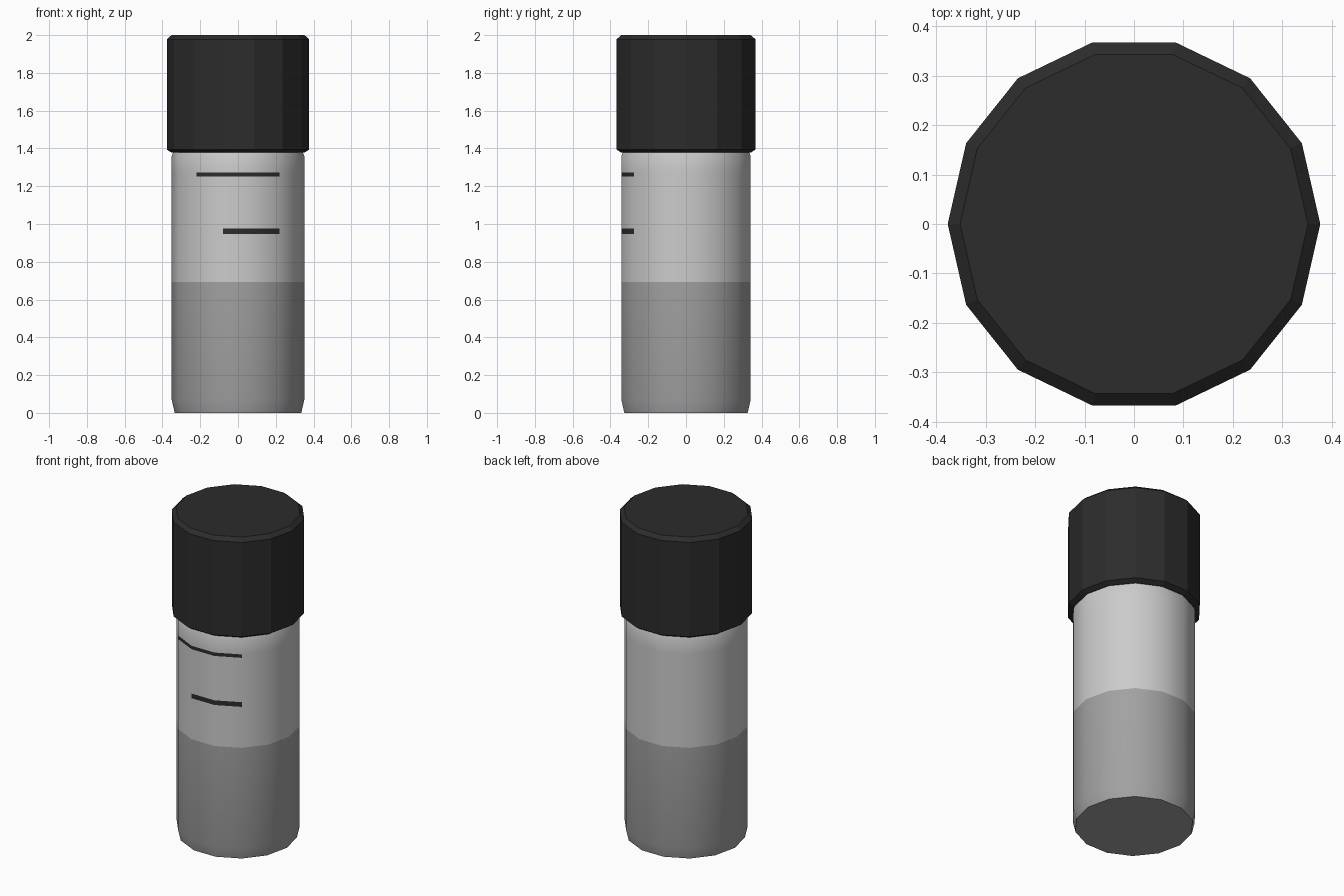
import bpy, bmesh
from math import cos, sin, pi

if "Cube" in bpy.data.objects:
    bpy.data.objects.remove(bpy.data.objects["Cube"])

SIDES = 14


def material(name, v):
    m = bpy.data.materials.new(name)
    m.diffuse_color = (v, v, v, 1)
    m.use_nodes = True
    m.node_tree.nodes["Principled BSDF"].inputs["Base Color"].default_value = m.diffuse_color
    return m


def lathe(name, profile, mats, pick=lambda row, side: 0):
    """Spin an (r, z) profile; pick(row, side) chooses each face's material."""
    bm = bmesh.new()
    rings = [[bm.verts.new((r * cos(2 * pi * i / SIDES), r * sin(2 * pi * i / SIDES), z))
              for i in range(SIDES)] for r, z in profile]
    for row, (a, b) in enumerate(zip(rings, rings[1:])):
        for i in range(SIDES):
            j = (i + 1) % SIDES
            bm.faces.new((a[i], a[j], b[j], b[i])).material_index = pick(row, i)
    bm.faces.new(rings[0][::-1])
    bm.faces.new(rings[-1]).material_index = pick(len(rings) - 2, 0)
    me = bpy.data.meshes.new(name)
    bm.to_mesh(me)
    bm.free()
    for m in mats:
        me.materials.append(m)
    ob = bpy.data.objects.new(name, me)
    bpy.context.collection.objects.link(ob)
    return ob


black = material("black", 0.025)
light = material("light_grey", 0.55)
dark = material("mid_grey", 0.36)

# tube: darker lower half, light upper half, two printed lines on the front
def tube_colour(row, side):
    if row < 2:
        return 0
    if (row == 3 and side in (10, 11)) or (row == 5 and side in (9, 10, 11)):
        return 2
    return 1


tube = lathe("tube", [(0.335, 0), (0.351, 0.07), (0.351, 0.693), (0.351, 0.947),
                      (0.351, 0.976), (0.351, 1.251), (0.351, 1.272),
                      (0.351, 1.36), (0.335, 1.40)],
             [dark, light, black], tube_colour)
bpy.context.view_layer.objects.active = tube
tube.select_set(True)
bpy.ops.object.shade_smooth_by_angle(angle=pi / 6)

# chamfered, flat-sided cap
lathe("cap", [(0.352, 1.378), (0.377, 1.394), (0.377, 1.978), (0.352, 2.0)], [black])
